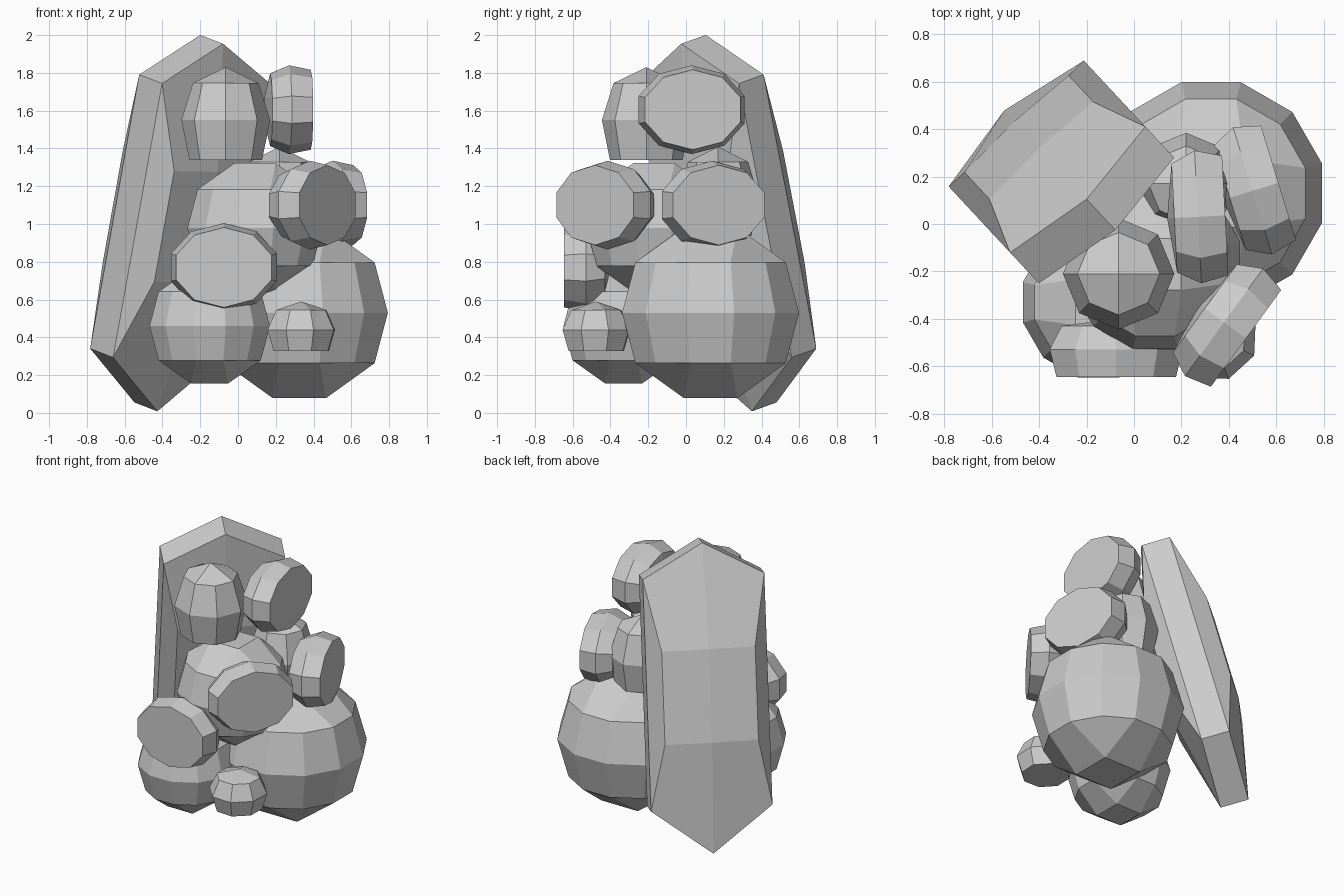
import bpy, bmesh, math
from mathutils import Vector, Matrix

if "Cube" in bpy.data.objects:
    bpy.data.objects.remove(bpy.data.objects["Cube"])


def finish(name, bm, matrix):
    bmesh.ops.recalc_face_normals(bm, faces=bm.faces)
    me = bpy.data.meshes.new(name)
    bm.to_mesh(me)
    bm.free()
    ob = bpy.data.objects.new(name, me)
    ob.matrix_world = matrix
    bpy.context.collection.objects.link(ob)
    return ob


def boulder(name, matrix, rx, ry, rings, cap, nx, ny, closed_dome=False):
    """Stacked rings (z, scale) closed by a quad-grid dome at +cap; the base is
    either a flat polygon or, with closed_dome, a second dome at -cap."""
    bm = bmesh.new()
    n = 2 * (nx + ny)
    step = math.tau / n
    start = math.radians(270) - step * nx / 2
    loops = [[bm.verts.new((rx * s * math.cos(start + k * step),
                            ry * s * math.sin(start + k * step), z))
              for k in range(n)] for z, s in rings]
    for a, b in zip(loops, loops[1:]):
        for k in range(n):
            bm.faces.new((a[k], a[(k + 1) % n], b[(k + 1) % n], b[k]))
    # grid cells in perimeter order
    border = ([(i, 0) for i in range(nx)] + [(nx, j) for j in range(ny)]
              + [(i, ny) for i in range(nx, 0, -1)] + [(0, j) for j in range(ny, 0, -1)])

    def dome(loop, z):
        g = dict(zip(border, loop))
        for i in range(1, nx):
            for j in range(1, ny):
                g[i, j] = bm.verts.new((rx * .88 * (2 * i / nx - 1),
                                        ry * .88 * (2 * j / ny - 1), z))
        for i in range(nx):
            for j in range(ny):
                bm.faces.new((g[i, j], g[i + 1, j], g[i + 1, j + 1], g[i, j + 1]))

    dome(loops[-1], cap)
    if closed_dome:
        dome(loops[0], -cap)
    else:
        bm.faces.new(loops[0])
    return finish(name, bm, matrix)


# Large round boulders
for name, loc, r in (("large_boulder", (.325, .13, .53), .485),
                     ("left_boulder", (-.15, -.33, .46), .33),
                     ("middle_boulder", (.09, -.17, .98), .37)):
    h = .93 * r if r > .4 else .925 * r
    boulder(name, Matrix.Translation(loc), r, r,
            ((-.55 * r, .85), (0, 1), (.55 * r, .85)), h, 3, 3, True)

# Flat-bottomed domed stones
for name, loc, r, h, rot in (("top_stone", (-.065, -.21, 1.55), .235, .28, 0),
                             ("back_stone", (.22, .17, 1.14), .215, .27, 0),
                             ("small_stone", (.335, -.475, .44), .19, .15, 20)):
    m = Matrix.Translation(loc) @ Matrix.Rotation(math.radians(rot), 4, 'Z')
    boulder(name, m, r, r, ((-.75 * h, .82), (0, 1), (.7 * h, .74)), h, 2, 2)

# Upright oval stones with the flat side facing outward
for name, loc, ang in (("front_disc", (-.075, -.53, .77), -90),
                       ("right_front_disc", (.38, -.415, 1.1), -36),
                       ("right_back_disc", (.50, .14, 1.1), 17),
                       ("top_disc", (.27, .03, 1.605), 3)):
    a = math.radians(ang)
    z = -Vector((math.cos(a), math.sin(a), 0))
    y = Vector((0, 0, 1))
    m = Matrix.Translation(loc) @ Matrix((y.cross(z), y, z)).transposed().to_4x4()
    boulder(name, m, .295, .235, ((-.115, .9), (0, 1), (.1, .82)), .13, 2, 3)

# Tall leaning slab: hexagon outline with bulging faces on both sides
bm = bmesh.new()
outline = ((0, 1.717), (.39, 1.5), (.39, 0), (0, -.295), (-.39, 0), (-.39, 1.5))
hexes = []
for s in (-1, 1):
    o = [bm.verts.new((w, v, s * .092)) for w, v in outline]
    up, lo = [[bm.verts.new((w, v, s * (.222 if w == 0 else .207)))
               for w in (-.3, 0, .3)] for v in (1.05, .445)]
    for f in ((o[0], o[1], up[2], up[1]), (o[0], up[1], up[0], o[5]),
              (o[1], o[2], lo[2], up[2]), (o[5], up[0], lo[0], o[4]),
              (up[0], up[1], lo[1], lo[0]), (up[1], up[2], lo[2], lo[1]),
              (o[2], o[3], lo[1], lo[2]), (o[3], o[4], lo[0], lo[1])):
        bm.faces.new(f)
    hexes.append(o)
for k in range(6):
    j = (k + 1) % 6
    bm.faces.new((hexes[0][k], hexes[0][j], hexes[1][j], hexes[1][k]))
side = Vector((.732, .681, 0)).normalized()
back = Vector((-side.y, side.x, 0))
up_axis = -.254 * back + Vector((0, 0, .967))
m = Matrix((side, up_axis, side.cross(up_axis))).transposed().to_4x4()
m.translation = back * .56 - side * .075 + Vector((0, 0, .317))
finish("leaning_slab", bm, m)
